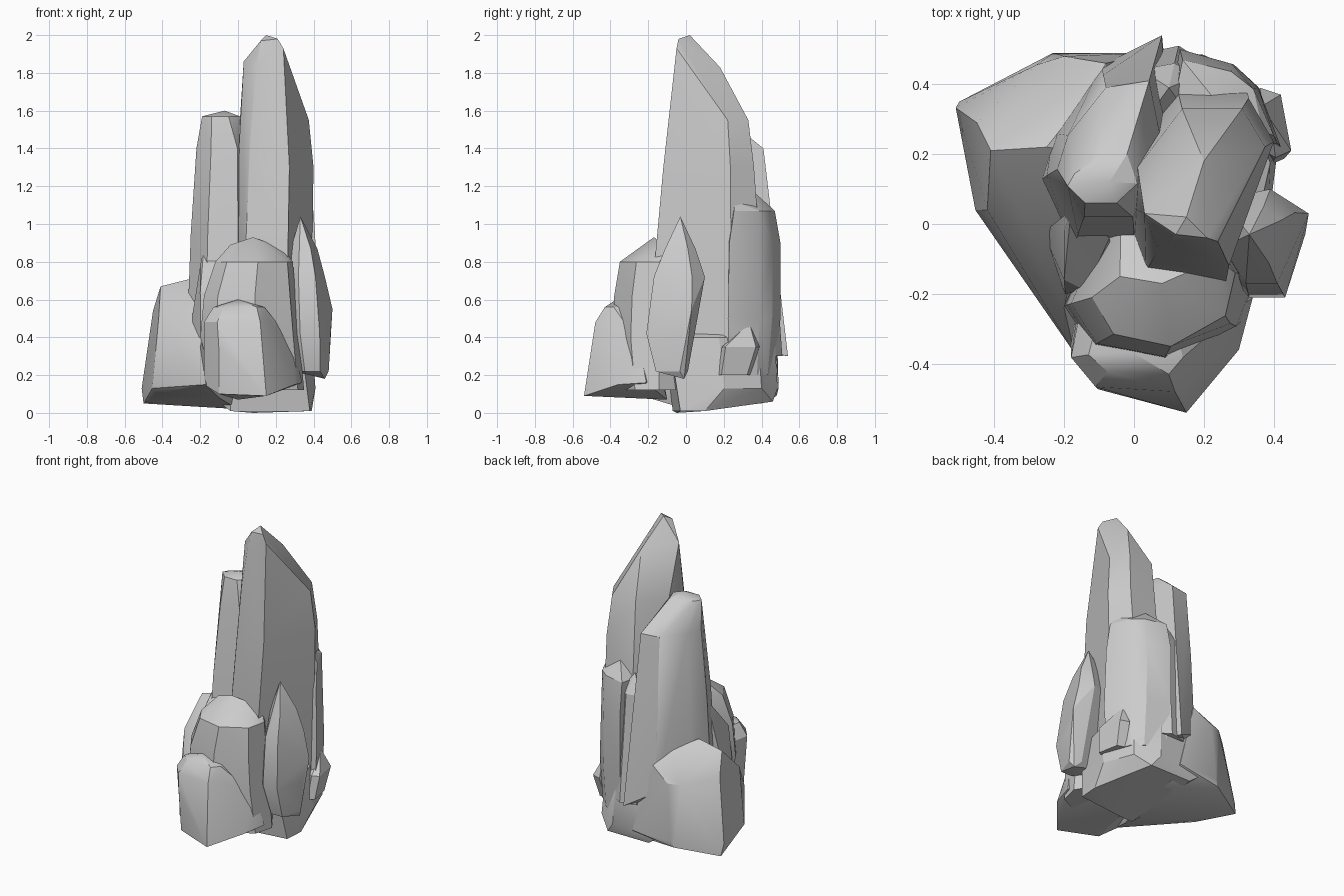
import bpy
import bmesh
from math import radians

cube = bpy.data.objects.get("Cube")
if cube:
    bpy.data.objects.remove(cube, do_unlink=True)

# One grey stone colour for the whole formation
stone = bpy.data.materials.new("grey_stone")
stone.use_nodes = True
stone_colour = (0.6, 0.6, 0.6, 1)
stone.diffuse_color = stone_colour
stone_shader = next(n for n in stone.node_tree.nodes if n.type == "BSDF_PRINCIPLED")
stone_shader.inputs["Base Color"].default_value = stone_colour
stone_shader.inputs["Roughness"].default_value = 0.9


def ring(outline, layer):
    """Fit a unit-square outline into a layer given as height, x range and y range."""
    z, left, right, front, back = layer
    return [(left + (right - left) * u, front + (back - front) * v, z)
            for u, v in outline]


def rock(name, outline, layers, tips=()):
    """Chiselled stone: the convex hull of stacked rings and a few corner tips."""
    bm = bmesh.new()
    for layer in layers:
        for point in ring(outline, layer):
            bm.verts.new(point)
    for tip in tips:
        bm.verts.new(tip)
    hull = bmesh.ops.convex_hull(bm, input=bm.verts[:])
    unused = set(hull["geom_interior"]) | set(hull["geom_unused"])
    spare = [v for v in unused if isinstance(v, bmesh.types.BMVert) and v.is_valid]
    bmesh.ops.delete(bm, geom=spare, context="VERTS")
    bmesh.ops.dissolve_limit(bm, angle_limit=radians(4),
                             verts=bm.verts[:], edges=bm.edges[:])
    bmesh.ops.recalc_face_normals(bm, faces=bm.faces[:])
    mesh = bpy.data.meshes.new(name)
    bm.to_mesh(mesh)
    bm.free()
    mesh.materials.append(stone)
    mesh.shade_smooth()
    mesh.set_sharp_from_angle(angle=radians(25))
    obj = bpy.data.objects.new(name, mesh)
    bpy.context.collection.objects.link(obj)
    return obj


# Tall spires
rock("main_spire",
     outline=[(0, .4), (.15, .06), (.68, 0), (1, .74), (.82, 1), (.35, 1), (0, .6)],
     layers=[(.2, 0, .38, -.15, .38), (.75, -.03, .4, -.17, .4),
             (1.3, 0, .4, -.12, .36), (1.55, .01, .375, -.09, .33)],
     tips=[(.15, .02, 2), (.2, .18, 1.83), (.03, .03, 1.86), (.24, -.05, 1.93),
           (.1, -.05, 1.84), (.12, -.03, 1.97), (.21, -.04, 1.98)])
rock("second_spire",
     outline=[(0, .35), (.25, 0), (.7, 0), (1, .4), (.85, 1), (.45, .95), (.1, .6)],
     layers=[(.4, -.27, .12, -.07, .48), (.95, -.25, .11, -.03, .45),
             (1.4, -.22, .09, .02, .41), (1.57, -.19, .01, .06, .2)],
     tips=[(.08, .54, .3), (-.07, .12, 1.6)])

# Stones leaning on the back
rock("back_column",
     outline=[(0, 0), (1, 0), (1, .8), (.6, 1), (0, .9)],
     layers=[(.3, .02, .2, .28, .51), (1, .02, .18, .28, .46)],
     tips=[(.1, .39, 1.12)])
rock("back_right_column",
     outline=[(0, .4), (.1, 1), (.58, .86), (.8, .65), (1, .1), (.3, 0)],
     layers=[(.2, .12, .4, .2, .47), (.5, .1, .42, .19, .5),
             (.9, .1, .41, .2, .5), (1.07, .11, .4, .23, .47)],
     tips=[(.37, .26, 1.12), (.28, .3, 1.16), (.22, .37, 1.16)])
rock("back_right_shard",
     outline=[(0, .3), (.7, 0), (1, .1), (.8, .9), (.4, 1)],
     layers=[(.2, .3, .43, .17, .34), (.35, .3, .45, .19, .39)],
     tips=[(.37, .34, .46), (.39, .3, .44)])

# Side shards
rock("left_side_shard",
     outline=[(0, .35), (.3, 0), (.75, 0), (1, .75), (.65, 1), (0, .9)],
     layers=[(.22, .3, .48, -.16, .01), (.42, .26, .49, -.21, .03),
             (.72, .26, .46, -.17, .1), (.87, .28, .42, -.11, .05)],
     tips=[(.33, -.03, 1.04), (.5, .03, .55), (.46, -.01, .18)])
rock("right_side_shard",
     outline=[(0, .7), (.3, 0), (1, .2), (.8, 1)],
     layers=[(.4, -.26, -.05, -.2, .05)],
     tips=[(-.2, -.02, .78), (-.07, -.04, .8), (-.2, -.16, .64), (-.14, -.19, .64),
           (-.18, .04, .88)])

# Front boulders
rock("middle_boulder",
     outline=[(0, .4), (.15, .1), (.55, 0), (.93, .25), (1, .6), (.8, 1), (.2, 1)],
     layers=[(.12, -.12, .35, -.36, 0), (.4, -.2, .33, -.39, 0),
             (.62, -.18, .31, -.38, 0), (.8, -.12, .29, -.35, 0)],
     tips=[(.08, -.17, .93), (-.04, -.15, .89), (.24, -.1, .87)])
rock("front_boulder",
     outline=[(0, .35), (.2, .05), (.85, 0), (1, .3), (.9, 1), (.1, 1)],
     layers=[(.15, -.18, .17, -.46, -.12), (.36, -.17, .17, -.49, -.15),
             (.48, -.18, .17, -.48, -.2), (.56, -.13, .14, -.43, -.27)],
     tips=[(.15, -.54, .09), (0, -.37, .6), (.18, -.45, .1), (-.1, -.45, .1),
           (.3, -.36, .15), (.34, -.21, .16), (.29, -.25, .37), (0, -.1, .07)])

# Wide low boulder on the model's right
rock("wide_boulder",
     outline=[(0, .65), (.1, 0), (1, 0), (1, 1), (.5, 1)],
     layers=[(.13, -.51, .05, .04, .49)],
     tips=[(-.5, .35, .05), (-.25, .48, .09), (0, 0, .02), (.05, .4, .05),
           (-.43, .05, .1), (-.25, -.25, .14), (-.17, -.37, .15), (-.1, -.2, .08),
           (-.42, .04, .5), (-.25, -.03, .47), (-.2, -.24, .35),
           (-.45, .29, .54), (-.41, .21, .67), (-.25, .22, .71), (-.28, .455, .5),
           (-.2, .48, .5), (-.08, .46, .58), (-.14, .36, .66), (-.1, .2, .65)])

# Foot of the formation
rock("base_stone",
     outline=[(0, .3), (.3, 0), (.9, .05), (1, .5), (.88, .85), (.65, 1), (.1, 1)],
     layers=[(.13, -.2, .41, -.08, .485), (.4, -.2, .39, -.12, .47)],
     tips=[(-.04, -.07, .01), (.08, -.05, 0), (.38, -.03, .01), (.39, .1, .01),
           (.25, .46, .06), (-.05, .46, .06), (.1, .42, .56)])
